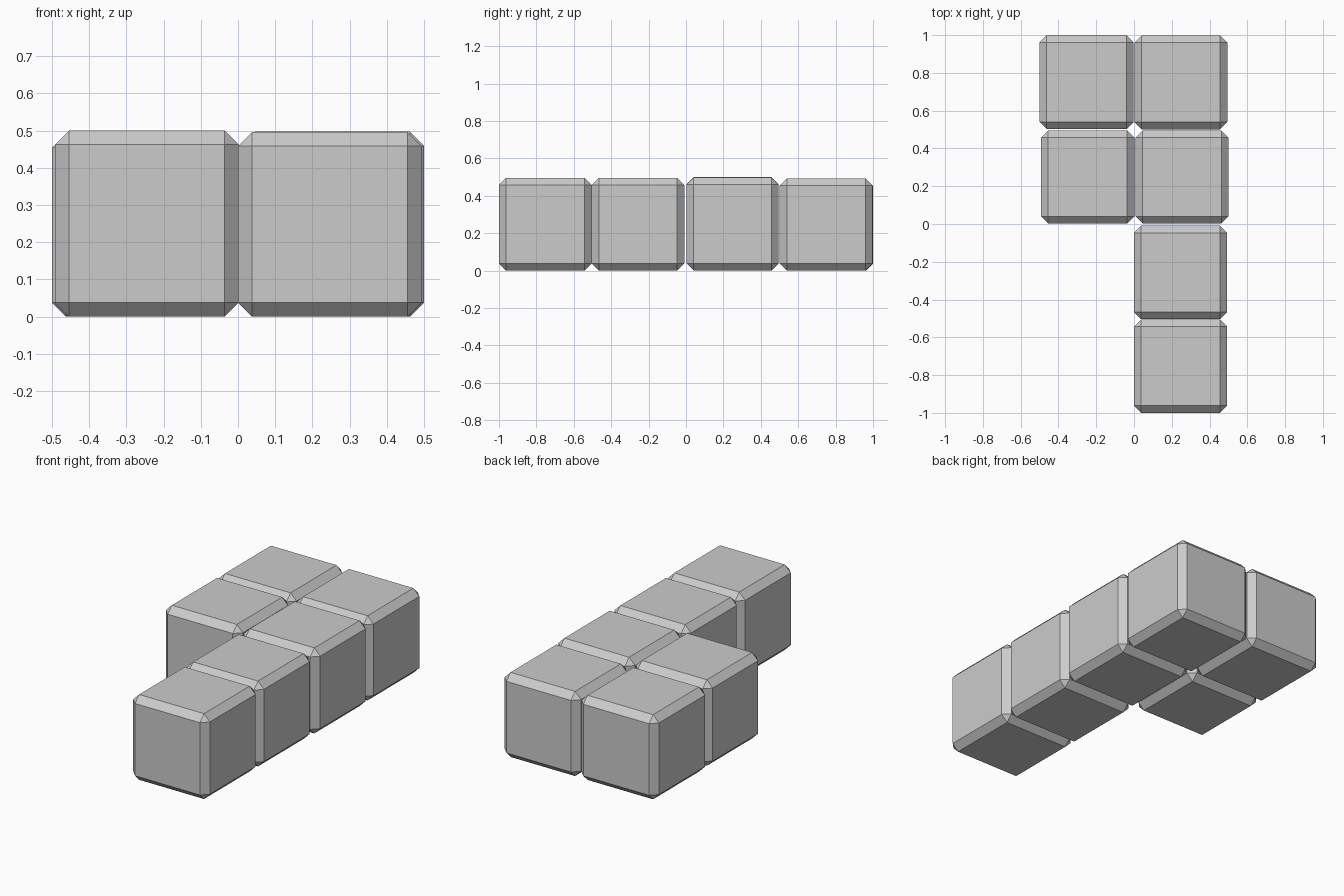
import bpy, bmesh
from mathutils import Vector

if "Cube" in bpy.data.objects:
    bpy.data.objects.remove(bpy.data.objects["Cube"])


def block(name, lo, hi, bevel=0.038):
    """Box between two corners with flat chamfered edges."""
    lo, hi = Vector(lo), Vector(hi)
    bm = bmesh.new()
    bmesh.ops.create_cube(bm, size=1)
    for v in bm.verts:
        v.co = (lo + hi) / 2 + v.co * (hi - lo)
    bmesh.ops.bevel(bm, geom=bm.edges[:], offset=bevel, segments=1,
                    profile=0.5, affect='EDGES')
    mesh = bpy.data.meshes.new(name)
    bm.to_mesh(mesh)
    bm.free()
    obj = bpy.data.objects.new(name, mesh)
    bpy.context.collection.objects.link(obj)
    return obj


# Long row of four blocks on the right, two more beside the back half
# name: (x min, x max, y min, y max, height)
blocks = {
    "row_block_front": (0.0, 0.493, -1.0, -0.505, 0.496),
    "row_block_second": (0.0, 0.493, -0.504, -0.009, 0.496),
    "row_block_third": (0.008, 0.5, 0.003, 0.495, 0.497),
    "row_block_back": (0.003, 0.494, 0.501, 0.998, 0.492),
    "side_block_front": (-0.492, 0.002, 0.003, 0.495, 0.5),
    "side_block_back": (-0.5, -0.002, 0.502, 1.0, 0.492),
}
for name, (x0, x1, y0, y1, h) in blocks.items():
    block(name, (x0, y0, 0.0), (x1, y1, h))
